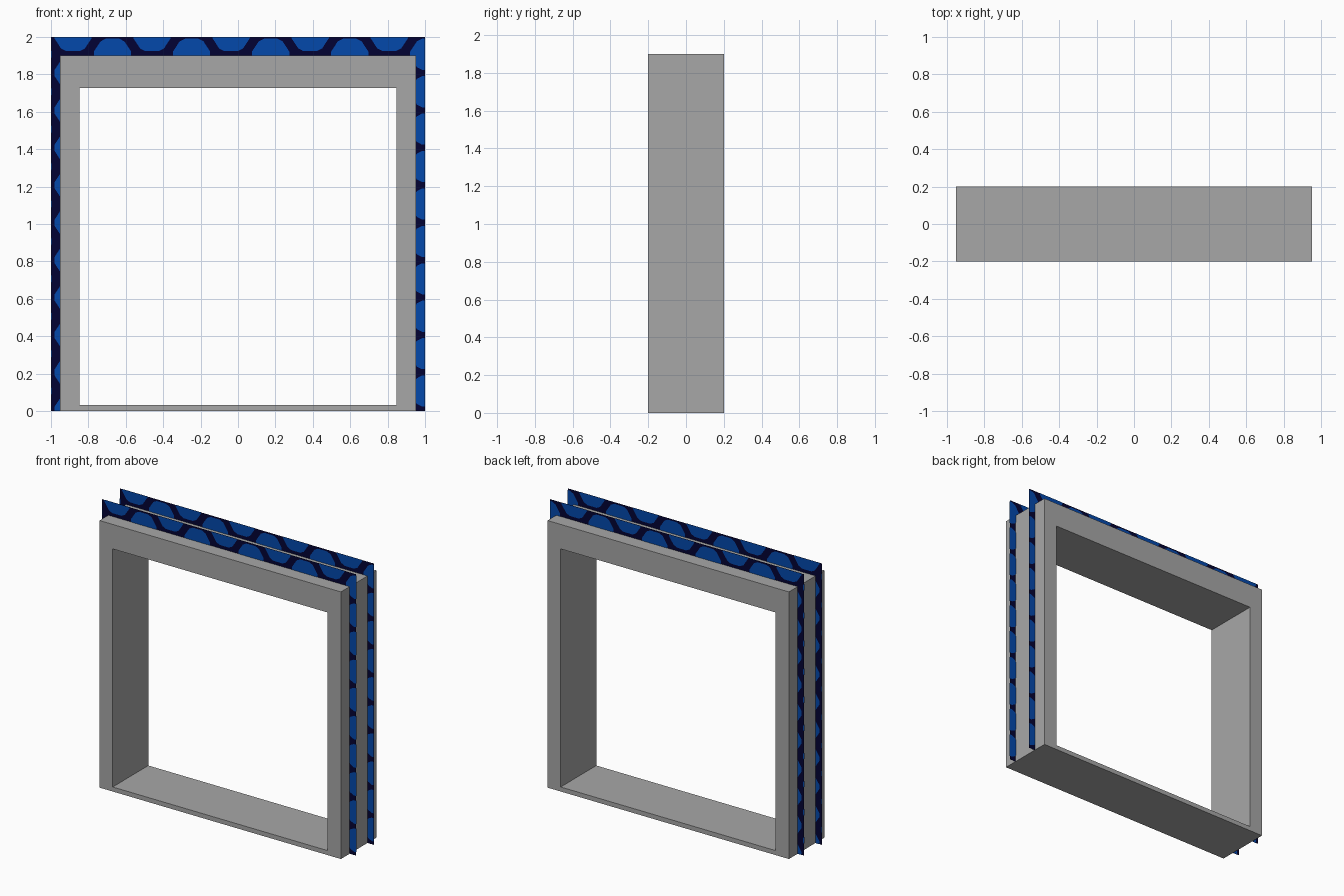
import bpy, bmesh, math

if "Cube" in bpy.data.objects:
    bpy.data.objects.remove(bpy.data.objects["Cube"])


def material(name, rgb):
    m = bpy.data.materials.new(name)
    m.diffuse_color = (*rgb, 1)
    m.use_nodes = True
    m.node_tree.nodes["Principled BSDF"].inputs["Base Color"].default_value = m.diffuse_color
    return m


GREY = material("frame grey", (0.39, 0.39, 0.39))
NAVY = material("dark navy", (0.0008, 0.0008, 0.034))
BLUE = material("cell blue", (0.001, 0.066, 0.41))


def finish(name, bm, mats):
    me = bpy.data.meshes.new(name)
    bm.to_mesh(me)
    bm.free()
    for m in mats:
        me.materials.append(m)
    ob = bpy.data.objects.new(name, me)
    bpy.context.collection.objects.link(ob)
    return ob


def rect(x0, x1, z0, z1):
    return [(x0, z0), (x1, z0), (x1, z1), (x0, z1)]


# Grey box frame: outer and inner outlines joined front, back and through the depth
def build_frame():
    bm = bmesh.new()
    outer, inner = rect(-0.95, 0.95, 0, 1.9), rect(-0.846, 0.846, 0.032, 1.726)
    fo, fi, bo, bi = [[bm.verts.new((x, y, z)) for x, z in loop]
                      for y in (-0.2, 0.2) for loop in (outer, inner)]
    for i in range(4):
        j = (i + 1) % 4
        bm.faces.new((fo[i], fo[j], fi[j], fi[i]))
        bm.faces.new((bo[j], bo[i], bi[i], bi[j]))
        bm.faces.new((fo[j], fo[i], bo[i], bo[j]))
        bm.faces.new((fi[i], fi[j], bi[j], bi[i]))
    bmesh.ops.recalc_face_normals(bm, faces=bm.faces)
    finish("box_frame", bm, [GREY])


# Hexagon cell with clipped corners, a little wider than tall
def hexagon(cx, cz):
    pts = [(0.109 * math.cos(math.radians(60 * k)),
            0.096 * math.sin(math.radians(60 * k))) for k in range(6)]
    out = []
    for k, (x, z) in enumerate(pts):
        for n in (pts[k - 1], pts[(k + 1) % 6]):
            out.append((cx + x + (n[0] - x) * 0.17, cz + z + (n[1] - z) * 0.17))
    return out


def add_pair(bm, loop, off, mat):
    """One outline as a front face and a back face."""
    for y, pts in ((-off, loop), (off, loop[::-1])):
        f = bm.faces.new([bm.verts.new((x, y, z)) for x, z in pts])
        f.material_index = mat


# One strip of patterned sheet, cells trimmed to the strip
def add_strip(target, x0, x1, z0, z1):
    bm = bmesh.new()
    for c in range(-1, 11):
        cx = -0.882 + 0.2113 * c
        for r in range(-1, 12):
            cz = 0.007 + 0.2 * r + (0.1 if c % 2 else 0)
            if x0 - 0.13 < cx < x1 + 0.13 and z0 - 0.1 < cz < z1 + 0.1:
                add_pair(bm, hexagon(cx, cz), 0.0025, 1)
    for co, no in (((x0, 0, 0), (-1, 0, 0)), ((x1, 0, 0), (1, 0, 0)),
                   ((0, 0, z0), (0, 0, -1)), ((0, 0, z1), (0, 0, 1))):
        bmesh.ops.bisect_plane(bm, geom=bm.verts[:] + bm.edges[:] + bm.faces[:],
                               plane_co=co, plane_no=no, clear_outer=True)
    add_pair(bm, rect(x0, x1, z0, z1), 0.001, 0)
    me = bpy.data.meshes.new("strip")
    bm.to_mesh(me)
    bm.free()
    target.from_mesh(me)
    bpy.data.meshes.remove(me)


# Thin patterned sheets standing out around the frame
def build_sheet(name, y):
    bm = bmesh.new()
    add_strip(bm, -1, -0.9, 0, 1.85)
    add_strip(bm, 0.9, 1, 0, 1.85)
    add_strip(bm, -1, 1, 1.85, 2)
    finish(name, bm, [NAVY, BLUE]).location.y = y


build_frame()
build_sheet("front_pattern_sheet", -0.1)
build_sheet("back_pattern_sheet", 0.1)
